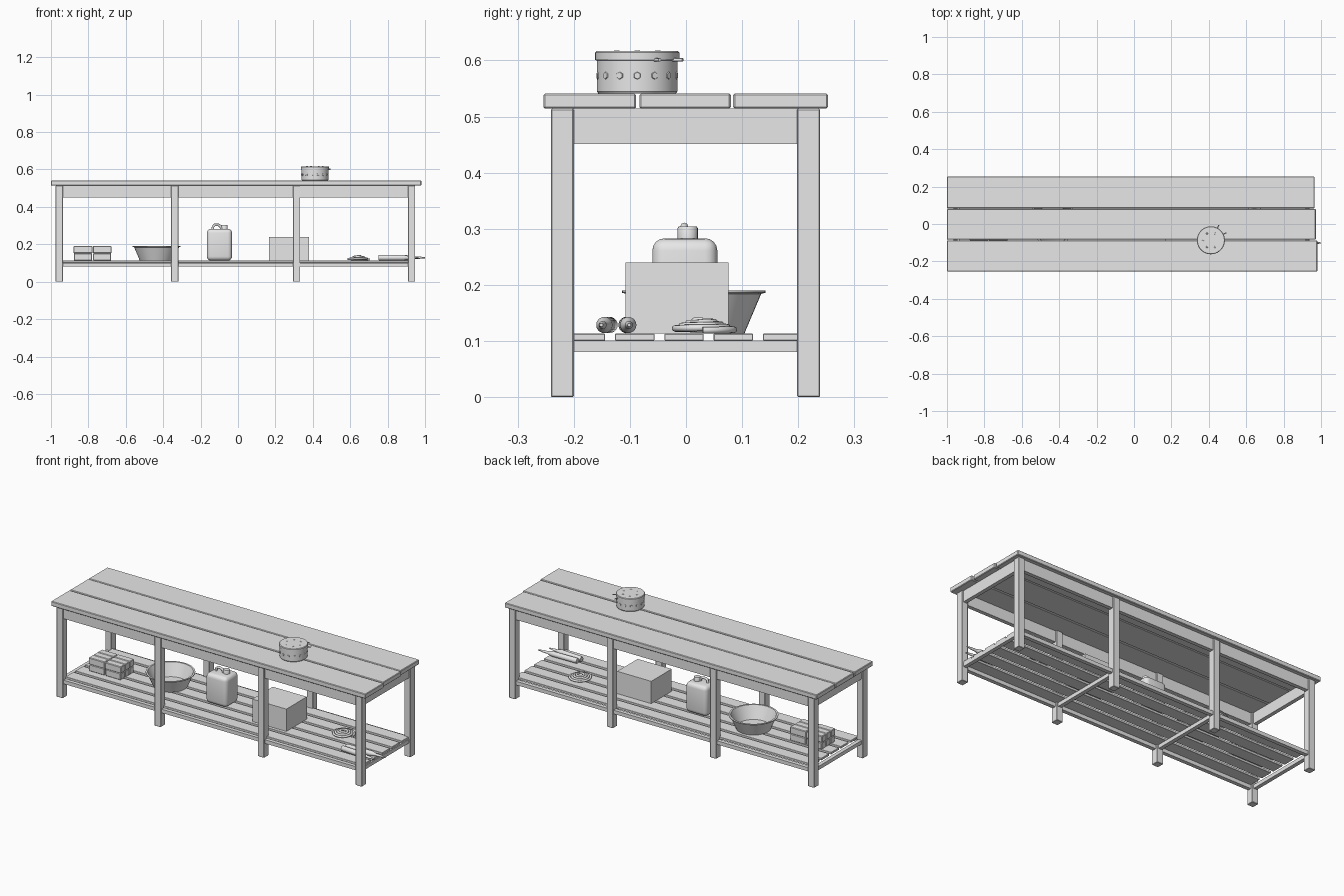
import bpy, bmesh, math
from mathutils import Vector

if "Cube" in bpy.data.objects:
    bpy.data.objects.remove(bpy.data.objects["Cube"])

grey = bpy.data.materials.new("plain grey")
grey.diffuse_color = (0.8, 0.8, 0.8, 1)
grey.use_nodes = True
grey.node_tree.nodes["Principled BSDF"].inputs["Base Color"].default_value = grey.diffuse_color


def finish(name, bm, smooth=False):
    bmesh.ops.recalc_face_normals(bm, faces=bm.faces)
    me = bpy.data.meshes.new(name)
    bm.to_mesh(me)
    bm.free()
    me.materials.append(grey)
    ob = bpy.data.objects.new(name, me)
    bpy.context.collection.objects.link(ob)
    if smooth:
        bpy.context.view_layer.objects.active = ob
        bpy.ops.object.select_all(action='DESELECT')
        ob.select_set(True)
        bpy.ops.object.shade_smooth_by_angle(angle=math.radians(35))
    return ob


def box(name, x0, x1, y0, y1, z0, z1, bevel=0.0, segments=1):
    bm = bmesh.new()
    bmesh.ops.create_cube(bm, size=1)
    for v in bm.verts:
        v.co = ((x0 + x1) / 2 + v.co.x * (x1 - x0),
                (y0 + y1) / 2 + v.co.y * (y1 - y0),
                (z0 + z1) / 2 + v.co.z * (z1 - z0))
    if bevel:
        bmesh.ops.bevel(bm, geom=bm.edges[:], offset=bevel, segments=segments,
                        profile=0.5, affect='EDGES')
    return finish(name, bm, segments > 1)


def lathe(name, profile, loc, steps=40, axis='Z', turn=0.0):
    """Spin (radius, height) points around z, or around x when axis is 'X'."""
    bm = bmesh.new()
    rings = []
    for r, h in profile:
        if r < 1e-5:
            rings.append([bm.verts.new((0, 0, h))])
        else:
            rings.append([bm.verts.new((r * math.cos(2 * math.pi * i / steps),
                                        r * math.sin(2 * math.pi * i / steps), h))
                          for i in range(steps)])
    for a, b in zip(rings, rings[1:]):
        for i in range(steps):
            j = (i + 1) % steps
            if len(a) == 1:
                bm.faces.new((a[0], b[i], b[j]))
            elif len(b) == 1:
                bm.faces.new((a[i], a[j], b[0]))
            else:
                bm.faces.new((a[i], a[j], b[j], b[i]))
    ob = finish(name, bm, True)
    ob.location = loc
    if axis == 'X':
        ob.rotation_euler = (0, math.pi / 2, turn)
    return ob


def tube(name, points, radius):
    cu = bpy.data.curves.new(name, 'CURVE')
    cu.dimensions = '3D'
    cu.bevel_depth = radius
    cu.bevel_resolution = 2
    cu.use_fill_caps = True
    sp = cu.splines.new('POLY')
    sp.points.add(len(points) - 1)
    for p, co in zip(sp.points, points):
        p.co = (*co, 1)
    sp.use_smooth = True
    cu.materials.append(grey)
    ob = bpy.data.objects.new(name, cu)
    bpy.context.collection.objects.link(ob)
    return ob


# Table top planks, each cut to a slightly different length
for i, (y0, y1, x1) in enumerate([(-0.254, -0.089, 0.98),
                                  (-0.083, 0.080, 0.972), (0.084, 0.253, 0.965)]):
    box(f"top_plank_{i}", -1, x1, y0, y1, 0.514, 0.541, 0.003)

# Legs in four pairs, with cross rails under the shelf
leg_xs = (-0.955, -0.338, 0.313, 0.928)
for i, x in enumerate(leg_xs):
    for side, y in (("front", -0.2205), ("back", 0.2185)):
        box(f"{side}_leg_{i}", x - 0.0195, x + 0.0195, y - 0.0205, y + 0.0205,
            0, 0.514, 0.002)
    box(f"shelf_cross_rail_{i}", x - 0.011, x + 0.011, -0.201, 0.199, 0.08, 0.101)

# Aprons and long shelf rails
for side, y in (("front", -0.222), ("back", 0.22)):
    box(f"{side}_apron", -0.94, 0.912, y - 0.011, y + 0.011, 0.451, 0.514)
    box(f"{side}_shelf_rail", -0.94, 0.912, y - 0.011, y + 0.011, 0.08, 0.101)
for side, x in (("left", -0.955), ("right", 0.928)):
    box(f"{side}_apron", x - 0.011, x + 0.011, -0.201, 0.199, 0.451, 0.514)

# Shelf slats
for i in range(5):
    y = -0.179 + i * 0.0878
    box(f"shelf_slat_{i}", -0.936, 0.935, y - 0.035, y + 0.035, 0.101, 0.113, 0.001)

# Round lidded tin on the table, with vent plates and small latches
cx, cy = 0.411, -0.087
lathe("tin_body", [(0, 0.541), (0.069, 0.541), (0.072, 0.545), (0.072, 0.602)], (cx, cy, 0))
lathe("tin_lid", [(0.072, 0.600), (0.075, 0.601), (0.075, 0.614), (0.072, 0.617),
                  (0, 0.617)], (cx, cy, 0))
for i in range(14):
    a = 2 * math.pi * i / 14
    vent = lathe(f"tin_vent_{i}", [(0, 0), (0.007, 0), (0.006, 0.002), (0, 0.002)],
                 (cx + 0.0715 * math.cos(a), cy + 0.0715 * math.sin(a), 0.573), 6, 'X', a)
for i in range(6):
    a = 2 * math.pi * i / 6
    lathe(f"lid_vent_{i}", [(0.005, 0), (0.004, 0.001), (0, 0.001)],
          (cx + 0.042 * math.cos(a), cy + 0.042 * math.sin(a), 0.617), 8)
for i, a in enumerate((math.radians(26), math.radians(62))):
    d = Vector((math.cos(a), math.sin(a), 0))
    c = Vector((cx, cy, 0.601))
    tube(f"tin_latch_{i}", [c + d * 0.070, c + d * 0.092], 0.003)

# Stack of wrapped blocks
for k in range(2):
    for i in range(2):
        for j in range(3):
            g = 0.001 + 0.002 * (1 - k)
            x, y, z = -0.88 + i * 0.1025, -0.09 + j * 0.041, 0.113 + k * 0.039
            box(f"block_{k}_{i}_{j}", x + g, x + 0.1025 - g, y + g, y + 0.04,
                z, z + 0.038, 0.003)

# Open basin
lathe("basin", [(0, 0.113), (0.09, 0.113), (0.120, 0.184), (0.128, 0.186),
                (0.128, 0.190), (0.118, 0.190), (0.088, 0.119), (0, 0.119)],
      (-0.435, 0.014, 0), 48)

# Jerry can with cap and carrying handle
box("can_body", -0.166, -0.032, -0.060, 0.056, 0.113, 0.283, 0.022, 4)
lathe("can_cap", [(0.018, 0.278), (0.018, 0.301), (0.016, 0.304), (0, 0.304)],
      (-0.073, 0.003, 0), 20)
tube("can_handle", [(-0.136, -0.003, 0.278), (-0.133, -0.003, 0.296),
                    (-0.124, -0.003, 0.304), (-0.106, -0.003, 0.304),
                    (-0.094, -0.003, 0.298), (-0.088, -0.003, 0.278)], 0.007)

# Storage box
box("storage_box", 0.166, 0.380, -0.108, 0.076, 0.113, 0.240)

# Coil of cord winding up to a low cone
pts = []
for i in range(161):
    t = i / 160
    a = 2 * math.pi * 4 * t
    r = 0.058 - 0.046 * t
    pts.append((0.642 + r * math.cos(a), 0.030 + r * math.sin(a), 0.119 + 0.018 * t))
tube("cord_coil", pts, 0.006)

# Two nozzle tubes lying on the shelf
shape = [(0, 0), (0.013, 0), (0.0145, 0.003), (0.0145, 0.155), (0.010, 0.175),
         (0.007, 0.185), (0.007, 0.205), (0.003, 0.243), (0, 0.243)]
for i, (x, y, turn) in enumerate([(0.757, -0.106, 0.02), (0.752, -0.136, -0.07)]):
    k = 1 - 0.12 * i
    lathe(f"nozzle_tube_{i}", [(r, h * k) for r, h in shape], (x, y, 0.1285), 20, 'X', turn)
